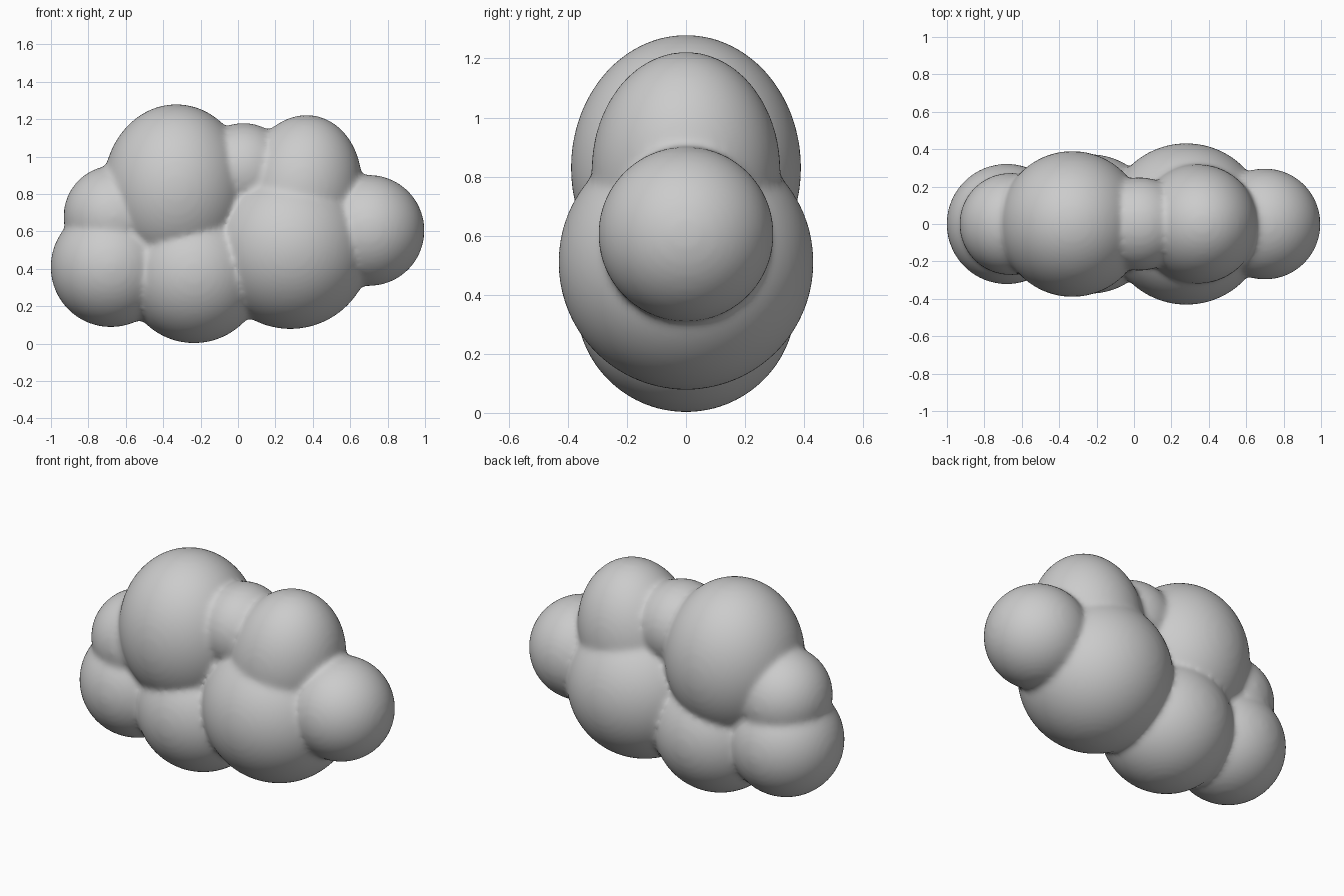
import bpy, bmesh
from mathutils import Matrix, Vector

if "Cube" in bpy.data.objects:
    bpy.data.objects.remove(bpy.data.objects["Cube"])

# Puffs of the cloud: x, z centre, horizontal radius, vertical radius, tilt about y
puffs = [
    (-0.33, 0.83, 0.39, 0.45, 0.0),    # tall upper left
    (0.34, 0.82, 0.32, 0.405, 0.18),   # upper right
    (0.28, 0.51, 0.432, 0.432, 0.0),   # large lower right
    (0.70, 0.605, 0.297, 0.297, 0.0),  # right end
    (0.03, 0.93, 0.25, 0.25, 0.0),     # small top bridge
    (-0.235, 0.375, 0.373, 0.373, 0.0),  # bottom middle
    (-0.68, 0.41, 0.322, 0.322, 0.0),  # lower left end
    (-0.66, 0.68, 0.273, 0.273, 0.0),  # upper left end
]

bm = bmesh.new()
for x, z, r, rz, tilt in puffs:
    m = (Matrix.Translation((x, 0, z)) @ Matrix.Rotation(tilt, 4, 'Y')
         @ Matrix.Diagonal((r, r, rz, 1)))
    bmesh.ops.create_icosphere(bm, subdivisions=5, radius=1, matrix=m)

mesh = bpy.data.meshes.new("cloud")
bm.to_mesh(mesh)
bm.free()
cloud = bpy.data.objects.new("cloud", mesh)
bpy.context.collection.objects.link(cloud)

# Fuse the puffs into one skin and soften the creases
fuse = cloud.modifiers.new("fuse", 'REMESH')
fuse.mode = 'VOXEL'
fuse.voxel_size = 0.016
fuse.use_smooth_shade = True
soften = cloud.modifiers.new("soften", 'SMOOTH')
soften.factor = 0.5
soften.iterations = 12
